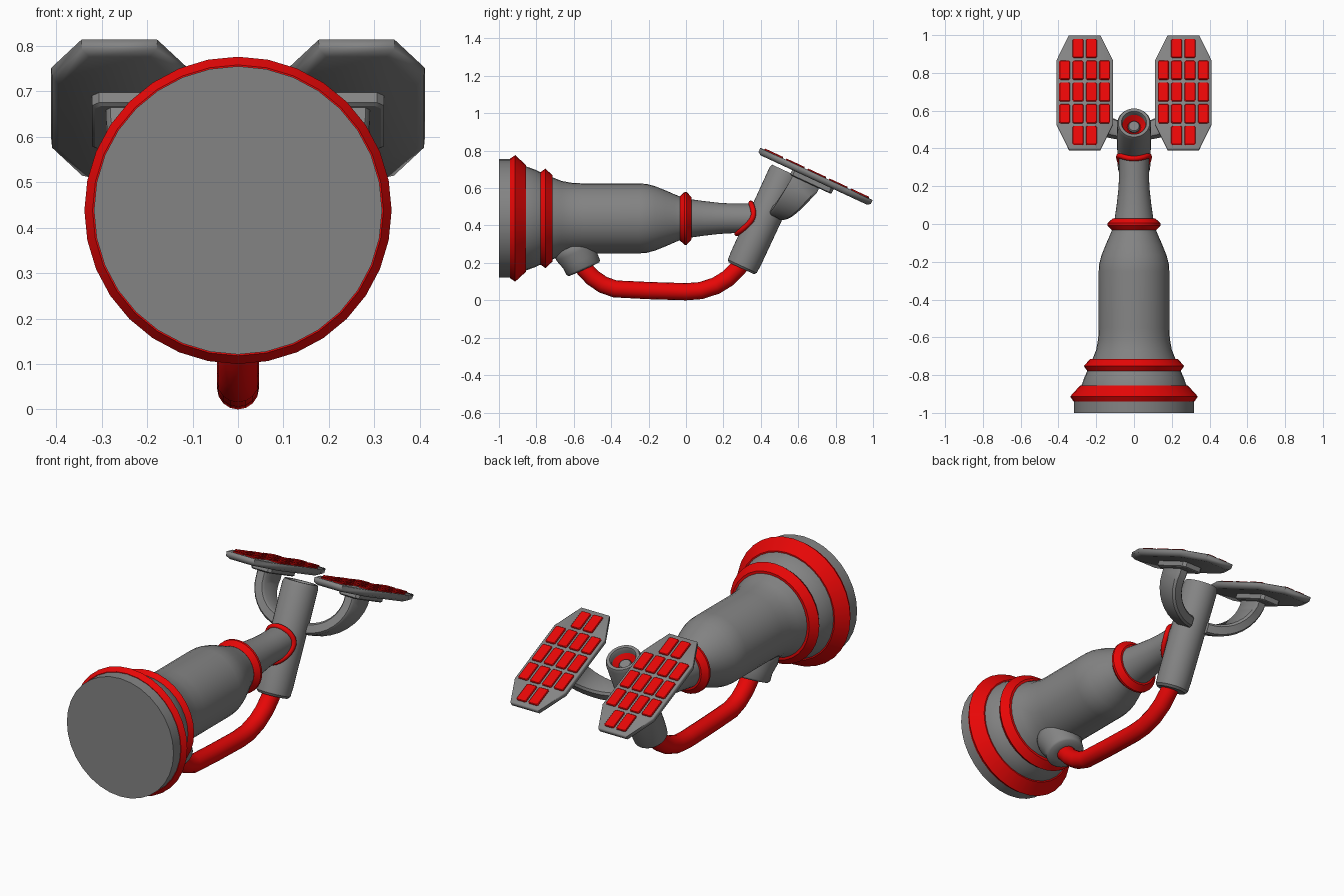
import bpy, bmesh, math
from mathutils import Vector, Matrix

if "Cube" in bpy.data.objects:
    bpy.data.objects.remove(bpy.data.objects["Cube"])

red = bpy.data.materials.new("red")
red.diffuse_color = (0.8, 0.002, 0.002, 1)
red.use_nodes = True
red.node_tree.nodes["Principled BSDF"].inputs["Base Color"].default_value = red.diffuse_color
grey = bpy.data.materials.new("dark_grey")
grey.diffuse_color = (0.23, 0.23, 0.23, 1)
grey.use_nodes = True
grey.node_tree.nodes["Principled BSDF"].inputs["Base Color"].default_value = grey.diffuse_color


def finish(name, bm, mat=grey, angle=35):
    bmesh.ops.recalc_face_normals(bm, faces=bm.faces)
    me = bpy.data.meshes.new(name)
    bm.to_mesh(me)
    bm.free()
    ob = bpy.data.objects.new(name, me)
    bpy.context.collection.objects.link(ob)
    me.materials.append(mat)
    smooth(ob, angle)
    return ob


def smooth(ob, angle):
    bpy.ops.object.select_all(action='DESELECT')
    bpy.context.view_layer.objects.active = ob
    ob.select_set(True)
    bpy.ops.object.shade_smooth_by_angle(angle=math.radians(angle))


def loft(bm, rings, closed=False):
    n = len(rings[0])
    vs = [[bm.verts.new(p) for p in r] for r in rings]
    pairs = list(zip(vs, vs[1:])) + ([(vs[-1], vs[0])] if closed else [])
    for a, b in pairs:
        for i in range(n):
            j = (i + 1) % n
            bm.faces.new((a[i], a[j], b[j], b[i]))
    if not closed:
        bm.faces.new(vs[0])
        bm.faces.new(vs[-1])


def lathe(name, origin, axis, profile, mat=grey, closed=False, n=32, angle=35):
    """profile: (radius, distance along axis)"""
    m = Matrix.Translation(origin) @ Vector(axis).to_track_quat('Z', 'Y').to_matrix().to_4x4()
    rings = [[m @ Vector((r * math.cos(2 * math.pi * i / n), r * math.sin(2 * math.pi * i / n), h))
              for i in range(n)] for r, h in profile]
    bm = bmesh.new()
    loft(bm, rings, closed)
    return finish(name, bm, mat, angle)


def pipe(name, pts, radius, mat, cyclic=False):
    cu = bpy.data.curves.new(name, 'CURVE')
    cu.dimensions = '3D'
    cu.bevel_depth = radius
    cu.bevel_resolution = 6
    cu.use_fill_caps = True
    sp = cu.splines.new('POLY')
    sp.points.add(len(pts) - 1)
    for p, co in zip(sp.points, pts):
        p.co = (*co, 1)
    sp.use_cyclic_u = cyclic
    cu.materials.append(mat)
    ob = bpy.data.objects.new(name, cu)
    bpy.context.collection.objects.link(ob)
    bpy.ops.object.select_all(action='DESELECT')
    bpy.context.view_layer.objects.active = ob
    ob.select_set(True)
    bpy.ops.object.convert(target='MESH')
    smooth(bpy.context.object, 40)


# Bottle-shaped main body lying along y, with red ridge rings
C, Y = Vector((0, 0, 0.438)), (0, 1, 0)
lathe("main_body", C, Y, [
    (0.317, -1), (0.317, -0.93), (0.28, -0.9), (0.28, -0.86), (0.262, -0.81), (0.246, -0.775), (0.225, -0.74),
    (0.218, -0.71), (0.2, -0.665), (0.19, -0.61), (0.187, -0.55), (0.187, -0.25), (0.184, -0.21), (0.172, -0.165),
    (0.15, -0.11), (0.128, -0.06), (0.112, -0.02), (0.102, 0.03), (0.092, 0.1), (0.083, 0.18),
    (0.079, 0.25), (0.079, 0.4)])
lathe("base_ring", C, Y, [(0.3, -0.94), (0.32, -0.94), (0.338, -0.913), (0.285, -0.855), (0.26, -0.855)],
      red, True, angle=25)
lathe("second_ring", C, Y, [(0.22, -0.778), (0.247, -0.778), (0.266, -0.752), (0.232, -0.715), (0.2, -0.715)],
      red, True, angle=25)
lathe("neck_ring", C, Y, [(0.1, -0.033), (0.118, -0.033), (0.141, -0.008), (0.141, 0.004), (0.112, 0.03), (0.09, 0.03)],
      red, True, angle=25)

# Tilted end tube with recessed red cup
A, D = Vector((0, 0.296, 0.171)), Vector((0, 0.42, 0.908)).normalized()
lathe("end_tube", A, D, [
    (0.074, 0), (0.085, 0.012), (0.088, 0.06), (0.09, 0.555), (0.083, 0.572), (0.067, 0.572),
    (0.061, 0.56), (0.061, 0.5)])
lathe("tube_red_cup", A, D, [(0.062, 0.49), (0.062, 0.54), (0.036, 0.512)], red)
lathe("tube_core", A, D, [(0.032, 0.48), (0.032, 0.524), (0.027, 0.53)])

# Red saddle ring where the neck meets the tube
saddle = []
for i in range(32):
    t = 2 * math.pi * i / 32
    x, z = 0.081 * math.cos(t), C.z + 0.081 * math.sin(t)
    off = math.sqrt(0.1 ** 2 - x * x)
    saddle.append((x, A.y + (z - A.z) * D.y / D.z - off / D.z, z))
pipe("saddle_ring", saddle, 0.014, red, True)

# Red hose under the body and its grey socket
pipe("hose", [(0, y, z) for y, z in [
    (-0.6, 0.23), (-0.54, 0.165), (-0.5, 0.122), (-0.445, 0.084), (-0.38, 0.061), (-0.2, 0.052), (0, 0.046),
    (0.08, 0.052), (0.16, 0.078), (0.225, 0.118), (0.275, 0.168), (0.33, 0.24)]], 0.046, red)
lathe("hose_socket", (0, -0.545, 0.166), (0, -0.41, 0.91),
      [(0.05, -0.002), (0.09, 0), (0.098, 0.01), (0.1, 0.05), (0.115, 0.1), (0.115, 0.16)], angle=100)

# Panel frame: U runs down the slope, N is the panel normal
TILT = math.radians(-24.9)
U = Vector((0, math.cos(TILT), math.sin(TILT)))
N = Vector((0, -math.sin(TILT), math.cos(TILT)))
X = Vector((1, 0, 0))


def chamfered(w, l, cw, cl):
    return [(w, -l + cl), (w, l - cl), (w - cw, l), (-w + cw, l),
            (-w, l - cl), (-w, -l + cl), (-w + cw, -l), (w - cw, -l)]


def slab(bm, centre, w, l, cw, cl, levels):
    """levels: (height, inset)"""
    loft(bm, [[centre + X * a + U * b + N * h for a, b in chamfered(w - i, l - i, cw, cl)]
              for h, i in levels])


for s, side in ((-1, "left"), (1, "right")):
    P = Vector((s * 0.261, 0.698, 0.676))
    bm = bmesh.new()
    slab(bm, P, 0.15, 0.332, 0.066, 0.146, [(-0.036, 0.018), (-0.025, 0.002), (-0.003, 0), (0, 0.004)])
    finish(side + "_panel", bm, angle=65)

    # Four columns of red cells, the outer columns shorter
    bm = bmesh.new()
    for c in range(4):
        rows = (-2, -1, 0, 1, 2) if c in (1, 2) else (-1, 0, 1)
        for r in rows:
            slab(bm, P + X * (c - 1.5) * 0.0705 + U * r * 0.127, 0.029, 0.055, 0.006, 0.006,
                 [(-0.004, 0), (0.004, 0), (0.007, 0.003)])
    finish(side + "_cells", bm, red, 20)

    # Mounting plate
    bm = bmesh.new()
    slab(bm, P - U * 0.005, 0.06, 0.122, 0.015, 0.015, [(-0.065, 0.006), (-0.06, 0), (-0.028, 0)])
    finish(side + "_mount_plate", bm, angle=30)

    # Curved flat arm from tube to plate
    bm, rings = bmesh.new(), []
    for i in range(11):
        f = min(i / 9, 1)
        a = f * math.pi / 2
        c = (Vector((s * (0.05 + 0.21 * math.sin(a)), 0.49, 0.47))
             + N * (0.185 * (1 - math.cos(a)) + (0.055 if i == 10 else 0)) + U * 0.068 * f)
        T = N * math.cos(a) - X * s * math.sin(a)
        w = 0.042 + 0.036 * f
        rings.append([c + T * p + U * q for p, q in chamfered(0.03, w, 0.01, 0.012)])
    loft(bm, rings)
    finish(side + "_arm", bm, angle=40)
